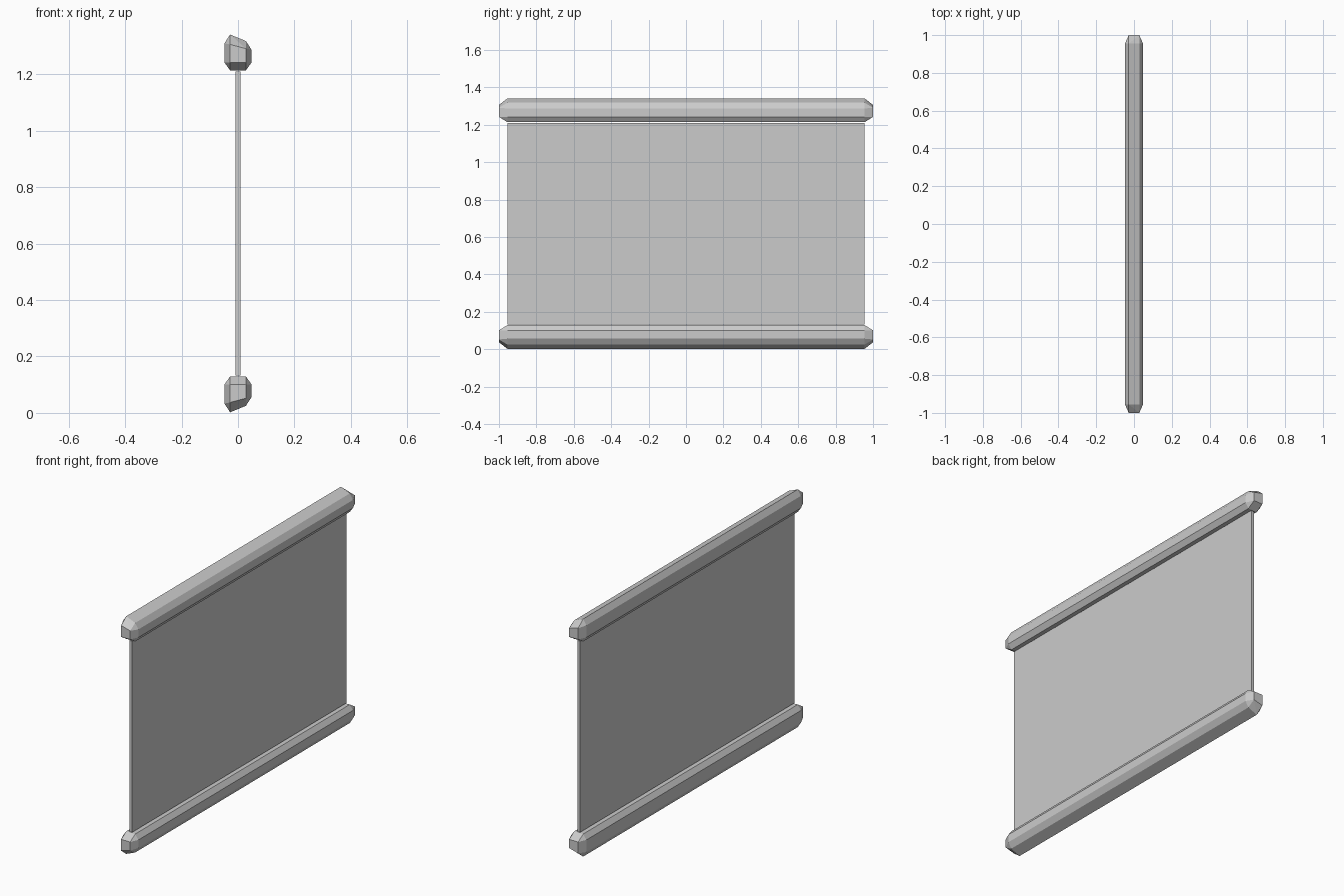
import bpy, bmesh
from math import radians

if "Cube" in bpy.data.objects:
    bpy.data.objects.remove(bpy.data.objects["Cube"])

Y_OUT, Y_IN = 1.0, 0.955      # rail half-length, and where the end chamfer starts
X_OUT, X_IN = 0.048, 0.028    # rail half-depth, and its chamfer


def add_object(name, bm):
    bmesh.ops.recalc_face_normals(bm, faces=bm.faces)
    mesh = bpy.data.meshes.new(name)
    bm.to_mesh(mesh)
    bm.free()
    obj = bpy.data.objects.new(name, mesh)
    bpy.context.collection.objects.link(obj)
    return obj


def rail(name, to_z):
    """Chamfered bar with one sloping face; to_z maps local height to world z."""
    bm = bmesh.new()
    for sx in (-1, 1):
        # (chamfered z, extreme z) for the flat inner face and the sloped outer face
        sloped = (0.033, 0.002) if sx < 0 else (0.056, 0.025)
        for z_in, z_out in ((0.101, 0.129), sloped):
            slope_shift = 0.004 * sx if z_in < 0.1 else 0
            for sy in (-1, 1):
                bm.verts.new((sx * X_IN, sy * Y_OUT, to_z(z_in - slope_shift)))
                bm.verts.new((sx * X_OUT, sy * Y_IN, to_z(z_in)))
                bm.verts.new((sx * X_IN, sy * Y_IN, to_z(z_out)))
    bmesh.ops.convex_hull(bm, input=bm.verts)
    bmesh.ops.dissolve_limit(bm, angle_limit=radians(1), verts=bm.verts, edges=bm.edges)
    return add_object(name, bm)


# Lower rail, and the upper rail as its mirror image
rail("lower_rail", lambda z: z)
rail("upper_rail", lambda z: 1.343 - z)

# Thin flat panel between the rails
bm = bmesh.new()
bmesh.ops.create_cube(bm, size=1)
bmesh.ops.scale(bm, vec=(0.017, 2 * Y_IN, 1.077), verts=bm.verts)
bmesh.ops.translate(bm, vec=(0, 0, 0.6715), verts=bm.verts)
add_object("panel", bm)
